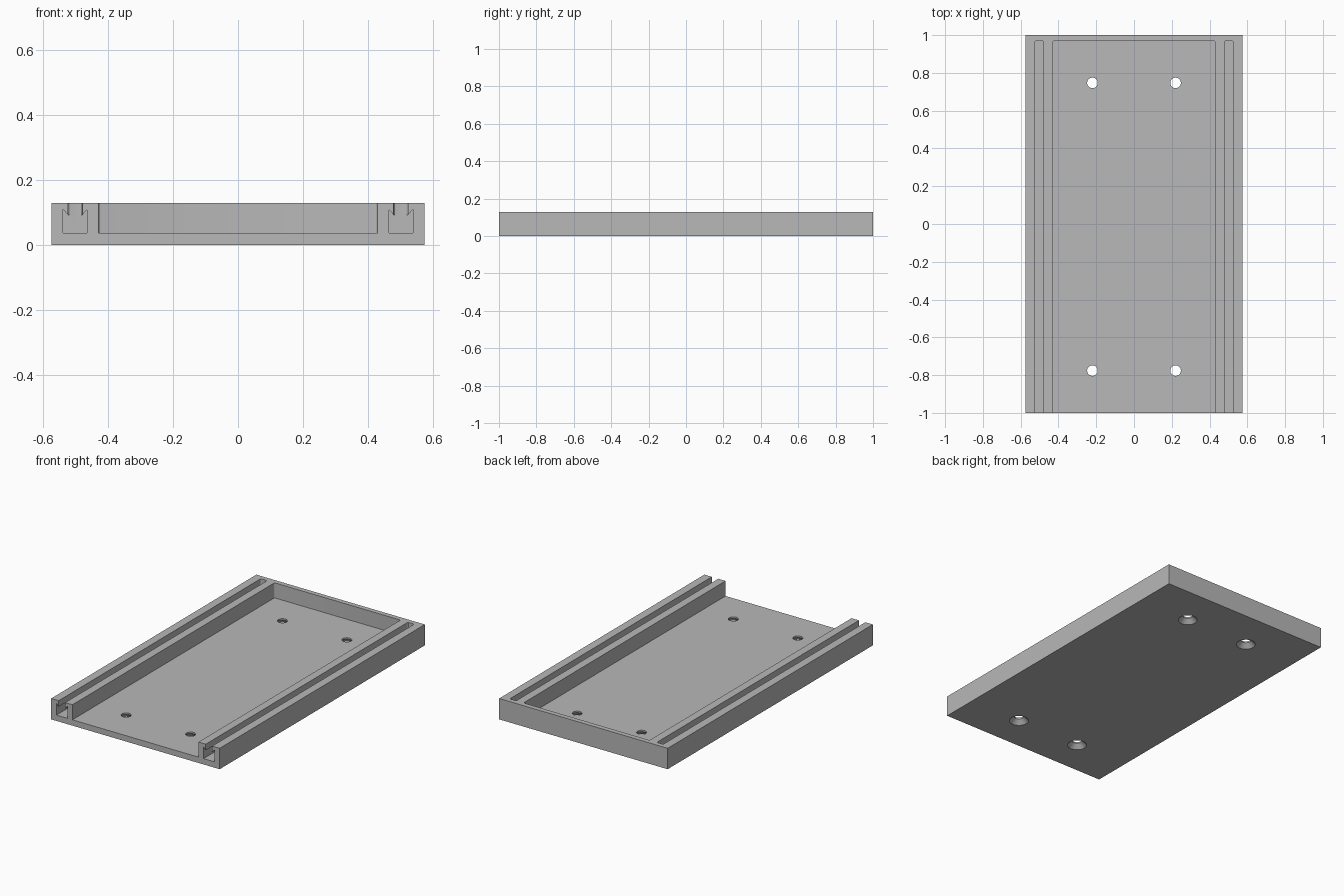
import bpy
import bmesh
from mathutils import Matrix, Vector

cube = bpy.data.objects.get("Cube")
if cube:
    bpy.data.objects.remove(cube, do_unlink=True)

WIDTH, LENGTH, HEIGHT = 1.15, 2.0, 0.129
FLOOR = 0.036
BACK = 0.97      # inner face of the rear wall
FRONT = -1.1     # cutters run out through the open front

grey = bpy.data.materials.new("plain grey")
grey.use_nodes = True
grey.diffuse_color = (0.48, 0.48, 0.48, 1)
grey.node_tree.nodes["Principled BSDF"].inputs["Base Color"].default_value = (0.48, 0.48, 0.48, 1)


def finish(name, bm):
    bmesh.ops.recalc_face_normals(bm, faces=bm.faces)
    mesh = bpy.data.meshes.new(name)
    bm.to_mesh(mesh)
    bm.free()
    mesh.materials.append(grey)
    obj = bpy.data.objects.new(name, mesh)
    bpy.context.collection.objects.link(obj)
    return obj


def prism(name, profile, y0, y1, rounding=0):
    """Extrude an x-z profile along y, optionally rounding its upright rear edges."""
    bm = bmesh.new()
    face = bm.faces.new([bm.verts.new((x, y0, z)) for x, z in profile])
    moved = bmesh.ops.extrude_face_region(bm, geom=[face])["geom"]
    bmesh.ops.translate(bm, vec=(0, y1 - y0, 0),
                        verts=[v for v in moved if isinstance(v, bmesh.types.BMVert)])
    if rounding:
        edges = [e for e in bm.edges
                 if all(v.co.y > y1 - 1e-4 for v in e.verts)
                 and abs(e.verts[0].co.x - e.verts[1].co.x) < 1e-4]
        bmesh.ops.bevel(bm, geom=edges, offset=rounding, segments=3,
                        profile=0.5, affect='EDGES')
    return finish(name, bm)


def box(x0, x1, z0, z1):
    return [(x0, z0), (x1, z0), (x1, z1), (x0, z1)]


def countersunk_hole(x, y):
    """Spin a screw-hole profile that is wide at the underside."""
    bm = bmesh.new()
    outline = [(0, -0.01), (0.055, -0.01), (0.055, 0), (0.028, 0.027), (0.028, 0.06), (0, 0.06)]
    verts = [bm.verts.new((r, 0, z)) for r, z in outline]
    edges = [bm.edges.new(pair) for pair in zip(verts, verts[1:])]
    bmesh.ops.spin(bm, geom=verts + edges, cent=(0, 0, 0), axis=(0, 0, 1),
                   angle=6.283185307, steps=32)
    bmesh.ops.remove_doubles(bm, verts=bm.verts, dist=1e-4)
    bmesh.ops.transform(bm, matrix=Matrix.Translation(Vector((x, y, 0))), verts=bm.verts)
    return finish("screw_hole_cutter", bm)


# Solid tray block
tray = prism("mounting_tray", box(-WIDTH / 2, WIDTH / 2, 0, HEIGHT), -LENGTH / 2, LENGTH / 2)

# Wide central pocket
cutters = [prism("pocket_cutter", box(-0.43, 0.43, FLOOR, 0.2), FRONT, BACK, 0.01)]

# Hooked rail channel with a narrow slot above it, on each side
channel = [(0.465, FLOOR), (0.539, FLOOR), (0.539, 0.109),
           (0.524, 0.092), (0.48, 0.092), (0.465, 0.109)]
slot = box(0.48, 0.524, 0.07, 0.2)
for side in (-1, 1):
    cutters.append(prism("channel_cutter", [(side * x, z) for x, z in channel], FRONT, BACK))
    cutters.append(prism("slot_cutter", [(side * x, z) for x, z in slot], FRONT, BACK, 0.008))
    # Screw holes
    for y in (-0.776, 0.747):
        cutters.append(countersunk_hole(side * 0.22, y))

# Cut everything out and drop the cutters
bpy.ops.object.select_all(action='DESELECT')
bpy.context.view_layer.objects.active = tray
tray.select_set(True)
for cutter in cutters:
    cutter.hide_render = True
    mod = tray.modifiers.new("cut", 'BOOLEAN')
    mod.operation = 'DIFFERENCE'
    mod.solver = 'EXACT'
    mod.object = cutter
    bpy.ops.object.modifier_apply(modifier=mod.name)
    bpy.data.objects.remove(cutter, do_unlink=True)

bpy.ops.object.shade_smooth_by_angle(angle=0.5)
